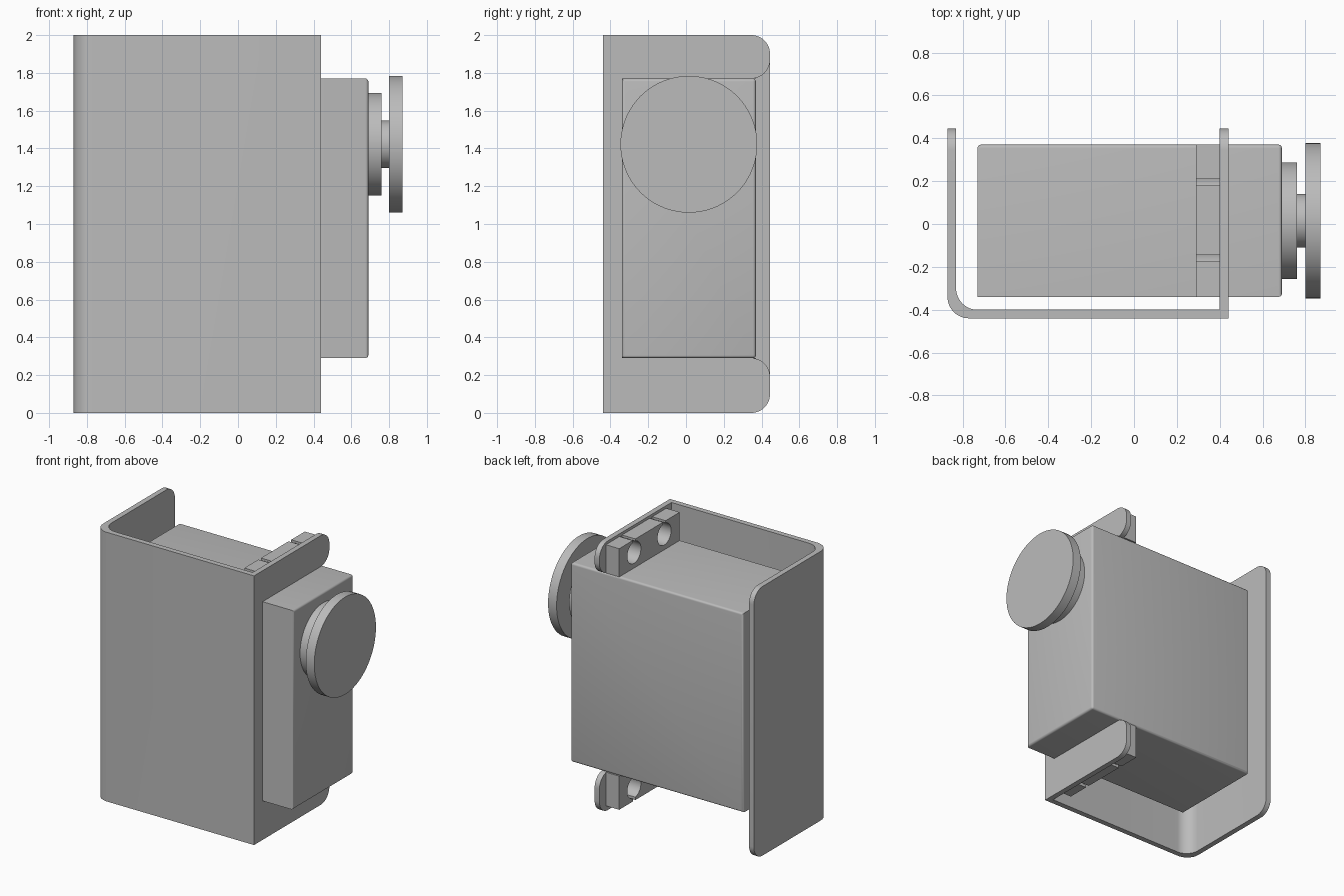
import bpy, bmesh, math
from mathutils import Vector

cube = bpy.data.objects.get("Cube")
if cube:
    bpy.data.objects.remove(cube)

grey = bpy.data.materials.new("mid grey")
grey.use_nodes = True
grey.diffuse_color = (0.5, 0.5, 0.5, 1)
grey.node_tree.nodes["Principled BSDF"].inputs["Base Color"].default_value = (0.5, 0.5, 0.5, 1)


def finish(name, bm):
    bmesh.ops.recalc_face_normals(bm, faces=bm.faces)
    mesh = bpy.data.meshes.new(name)
    bm.to_mesh(mesh)
    bm.free()
    mesh.materials.append(grey)
    ob = bpy.data.objects.new(name, mesh)
    bpy.context.collection.objects.link(ob)
    return ob


def smooth(ob):
    bpy.ops.object.select_all(action='DESELECT')
    ob.select_set(True)
    bpy.context.view_layer.objects.active = ob
    bpy.ops.object.shade_smooth_by_angle(angle=math.radians(35))


def rounded(corners, steps=12):
    """Outline from (a, b, radius) corners, with right-angled corners filleted."""
    out = []
    for i, (a, b, r) in enumerate(corners):
        p = Vector((a, b))
        if r == 0:
            out.append(p)
            continue
        u = (Vector(corners[i - 1][:2]) - p).normalized() * r
        v = (Vector(corners[(i + 1) % len(corners)][:2]) - p).normalized() * r
        for k in range(steps + 1):
            t = k / steps * math.pi / 2
            out.append(p + u * (1 - math.sin(t)) + v * (1 - math.cos(t)))
    return out


def extrude(name, outline, axis, lo, hi):
    """Extrude an xy outline along z, or a yz outline along x."""
    bm = bmesh.new()
    place = (lambda a, b: (a, b, lo)) if axis == 'z' else (lambda a, b: (lo, a, b))
    face = bm.faces.new([bm.verts.new(place(a, b)) for a, b in outline])
    side = bmesh.ops.extrude_face_region(bm, geom=[face])["geom"]
    move = (0, 0, hi - lo) if axis == 'z' else (hi - lo, 0, 0)
    bmesh.ops.translate(bm, vec=move, verts=[v for v in side if isinstance(v, bmesh.types.BMVert)])
    return finish(name, bm)


# Bent bracket: left wall and front wall, back corners of the left wall rounded
L, R, F, B, T, RAD = -0.87, 0.44, -0.44, 0.445, 0.04, 0.1
bend = rounded([(L, B, 0), (L, F, RAD), (R - T, F, 0), (R - T, F + T, 0),
                (L + T, F + T, RAD), (L + T, B, 0)])
bracket = extrude("bracket_bent_wall", bend, 'z', 0, 2)
trim = extrude("bracket_trim", rounded([(-1, 0, 0), (B, 0, RAD), (B, 2, RAD), (-1, 2, 0)]), 'x', -1, 1)
mod = bracket.modifiers.new("round_corners", 'BOOLEAN')
mod.operation, mod.solver, mod.object = 'INTERSECT', 'EXACT', trim
bpy.context.view_layer.objects.active = bracket
bpy.ops.object.modifier_apply(modifier=mod.name)
bpy.data.objects.remove(trim)
smooth(bracket)

# Motor body limits
X0, X1, Y0, Y1, Z0, Z1 = -0.73, 0.69, -0.34, 0.37, 0.29, 1.77

# Right wall of the bracket, slotted from the back around the motor
slot = rounded([(F, 0, 0), (B, 0, RAD), (B, Z0, RAD), (Y0, Z0, 0),
                (Y0, Z1, 0), (B, Z1, RAD), (B, 2, RAD), (F, 2, 0)])
smooth(extrude("bracket_slotted_wall", slot, 'x', R - T, R))

# Motor body, with softened back and right edges
bm = bmesh.new()
bmesh.ops.create_cube(bm, size=1)
for v in bm.verts:
    v.co = (X1 if v.co.x > 0 else X0, Y1 if v.co.y > 0 else Y0, Z1 if v.co.z > 0 else Z0)
soft = [e for e in bm.edges
        if all(v.co.x > X1 - 0.01 for v in e.verts) or all(v.co.y > Y1 - 0.01 for v in e.verts)]
bmesh.ops.bevel(bm, geom=soft, offset=0.016, segments=4, profile=0.5, affect='EDGES')
smooth(finish("motor_body", bm))


# Mounting ears with keyhole screw slots open to the outside
def ear(name, base, hole_z, end):
    sign = 1 if end > base else -1
    half, r = 0.015, 0.08
    gap = math.asin(half / r)
    pts = [(Y0, base), (Y0, end)]
    for yc in (-0.16, 0.195):
        pts.append((yc - half, end))
        for k in range(33):
            t = gap + k / 32 * (2 * math.pi - 2 * gap)
            pts.append((yc - r * math.sin(t), hole_z + sign * r * math.cos(t)))
        pts.append((yc + half, end))
    pts += [(Y1, end), (Y1, base)]
    smooth(extrude(name, pts, 'x', 0.29, R - T))


ear("upper_ear", Z1, 1.885, 1.98)
ear("lower_ear", Z0, 0.14, 0.04)

# Output boss, shaft and round horn
for name, r, lo, hi in (("output_boss", 0.272, X1, 0.76),
                        ("output_shaft", 0.125, 0.76, 0.80),
                        ("output_horn", 0.362, 0.80, 0.87)):
    ring = [(0.015 + r * math.cos(k * math.pi / 36), 1.422 + r * math.sin(k * math.pi / 36))
            for k in range(72)]
    smooth(extrude(name, ring, 'x', lo, hi))
